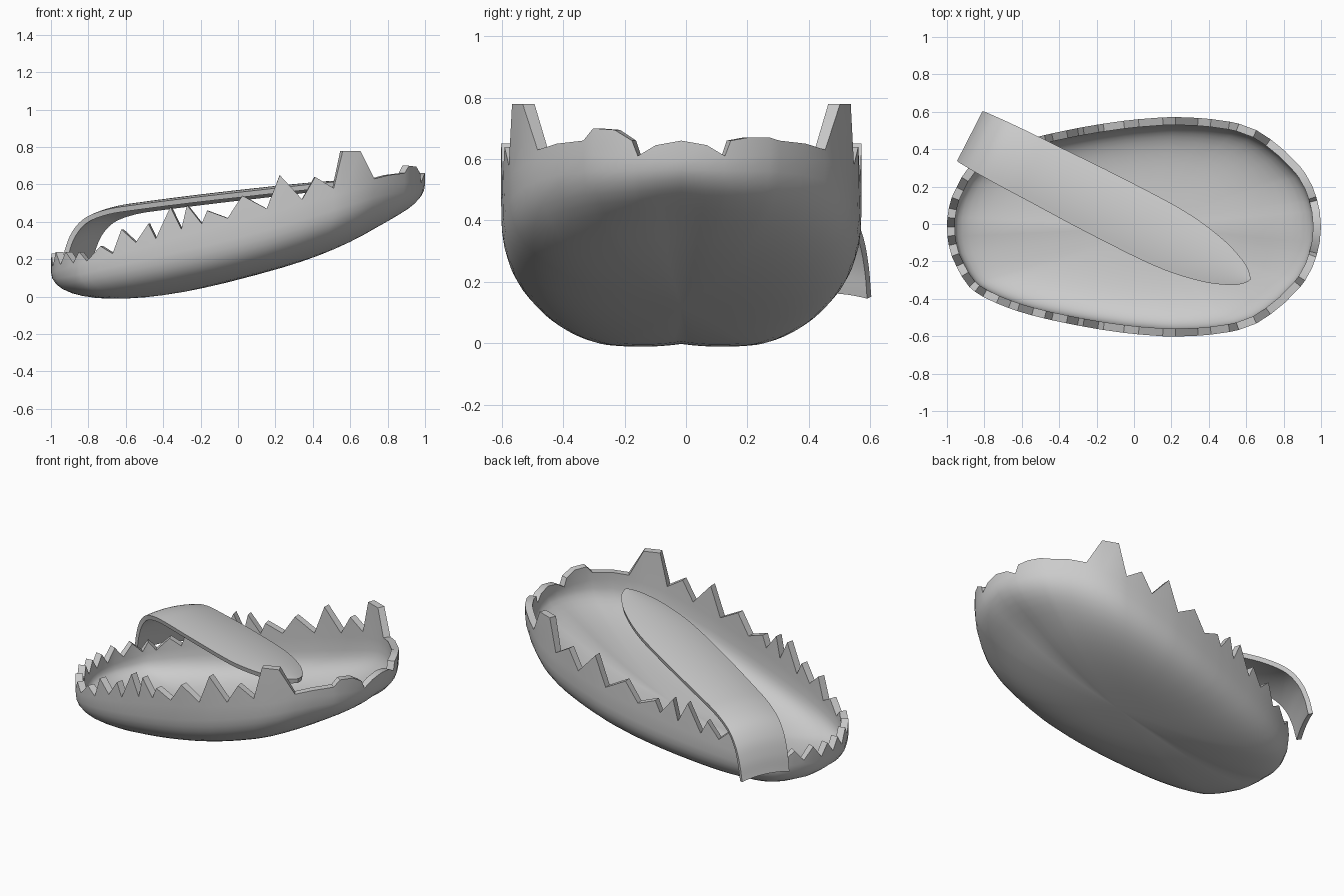
import bpy, bmesh, math
from mathutils import Vector

cube = bpy.data.objects.get("Cube")
if cube:
    bpy.data.objects.remove(cube, do_unlink=True)


def spline(points, steps):
    """Smooth curve through the points; first and last only guide the ends."""
    pts = [Vector(p) for p in points]
    out = []
    for a, b, c, d in zip(pts, pts[1:], pts[2:], pts[3:]):
        for i in range(steps):
            t = i / steps
            out.append(b + (c - a) * t / 2 + (a - b * 2.5 + c * 2 - d / 2) * t**2
                       + ((b - c) * 3 + d - a) * t**3 / 2)
    return out + [pts[-2]]


def finish(bm, name, thickness, angle):
    """Turn a sheet into a smooth shaded solid object."""
    bmesh.ops.remove_doubles(bm, verts=bm.verts, dist=0.0005)
    mesh = bpy.data.meshes.new(name)
    bm.to_mesh(mesh)
    bm.free()
    obj = bpy.data.objects.new(name, mesh)
    bpy.context.collection.objects.link(obj)
    solid = obj.modifiers.new("Thickness", "SOLIDIFY")
    solid.thickness = thickness
    solid.offset = -1
    bpy.ops.object.select_all(action="DESELECT")
    obj.select_set(True)
    bpy.context.view_layer.objects.active = obj
    bpy.ops.object.modifier_apply(modifier=solid.name)
    bpy.ops.object.shade_smooth_by_angle(angle=math.radians(angle))
    return obj


# Half outline of the jaw seen from above, as x and half width
half = [(-1, 0), (-.99, .1), (-.955, .2), (-.86, .34), (-.64, .445), (-.34, .52),
        (0, .573), (.3, .585), (.6, .54), (.79, .42), (.92, .28), (.98, .14), (1, 0)]
curve = spline([(-.99, -.1)] + half + [(.98, -.14)], 12)
lengths = [0]
for p, q in zip(curve, curve[1:]):
    lengths.append(lengths[-1] + (q - p).length)


def outline(dist):
    for i in range(len(curve) - 1):
        if dist <= lengths[i + 1]:
            f = (dist - lengths[i]) / (lengths[i + 1] - lengths[i])
            return curve[i].lerp(curve[i + 1], f)
    return curve[-1]


# Tooth line: distance along the half outline and height of the edge
teeth = [(0, .16), (.05, .23), (.1, .16), (.16, .24), (.22, .17), (.28, .24),
         (.35, .18), (.39, .24), (.44, .19), (.52, .27), (.59, .23), (.64, .36),
         (.72, .29), (.79, .39), (.83, .31), (.91, .48), (.97, .36), (1, .49),
         (1.08, .39), (1.11, .46), (1.22, .42), (1.3, .54), (1.43, .47), (1.5, .65),
         (1.62, .52), (1.69, .64), (1.79, .58), (1.84, .78), (1.94, .78), (2.03, .63),
         (2.13, .65), (2.25, .66), (2.29, .7), (2.37, .695), (2.43, .66), (2.45, .61),
         (2.51, .645), (9, .66)]


def gum_height(x):
    return .4 + .27 * x - .07 * max(0, (x - .7) / .3) ** 2


# Jaw bowl: each column runs from the floor centre up to a tooth edge
CENTRE, SHIFT, DEPTH, RINGS = .1, -.015, .31, 14
columns = [(d, z, -1) for d, z in teeth] + [(d, z, 1) for d, z in teeth[-2:0:-1]]
bm = bmesh.new()
grid = []
for dist, top, side in columns:
    rim = outline(dist)
    ray = Vector((rim.x - CENTRE, rim.y * side))
    power = 2 + 1.4 * abs(ray.y) / ray.length
    column = []
    for k in range(RINGS + 1):
        phi = math.pi / 2 * k / RINGS
        s = math.sin(phi) ** (2 / power)
        drop = DEPTH * max(0, math.cos(phi)) ** (2 / power) if k < RINGS else 0
        x = CENTRE + ray.x * s
        column.append(bm.verts.new((x, SHIFT + ray.y * s, gum_height(x) - drop)))
    if side > 0 and dist > 2.2:
        top = min(top, .67)
    top = max(top, gum_height(rim.x) + .005)
    column.append(bm.verts.new((rim.x, SHIFT + ray.y, top)))
    grid.append(column)
for left, right in zip(grid, grid[1:] + grid[:1]):
    for k in range(RINGS + 1):
        bm.faces.new((left[k], right[k], right[k + 1], left[k + 1]))
bmesh.ops.remove_doubles(bm, verts=bm.verts, dist=0.0005)
bm.normal_update()
floor = min(bm.faces, key=lambda f: f.calc_center_median().z)
if floor.normal.z > 0:
    bmesh.ops.reverse_faces(bm, faces=bm.faces)
finish(bm, "lower_jaw", .042, 30)

# Tongue: distance along the strip, height, half width
strip = [(-.03, .08, .145), (0, .17, .15), (.025, .27, .153), (.07, .365, .156),
         (.15, .44, .16), (.28, .485, .164), (.45, .51, .167), (.8, .55, .173),
         (1.2, .59, .167), (1.45, .612, .128), (1.6, .622, .075), (1.66, .626, .035),
         (1.685, .628, 0), (1.69, .628, -.035)]
START, ALONG = Vector((-.878, .47)), Vector((.89, -.456))
ACROSS = Vector((.456, .89))
WIDE = 12
bm = bmesh.new()
rows = []
for d, z, w in spline(strip, 5):
    row = []
    for i in range(WIDE + 1):
        u = 2 * i / WIDE - 1
        p = START + ALONG * d + ACROSS * u * max(w, 0)
        row.append(bm.verts.new((p.x, p.y, z - .02 * u * u * w / .17)))
    rows.append(row)
for a, b in zip(rows, rows[1:]):
    for i in range(WIDE):
        bm.faces.new((a[i], b[i], b[i + 1], a[i + 1]))
finish(bm, "tongue", .028, 50)
